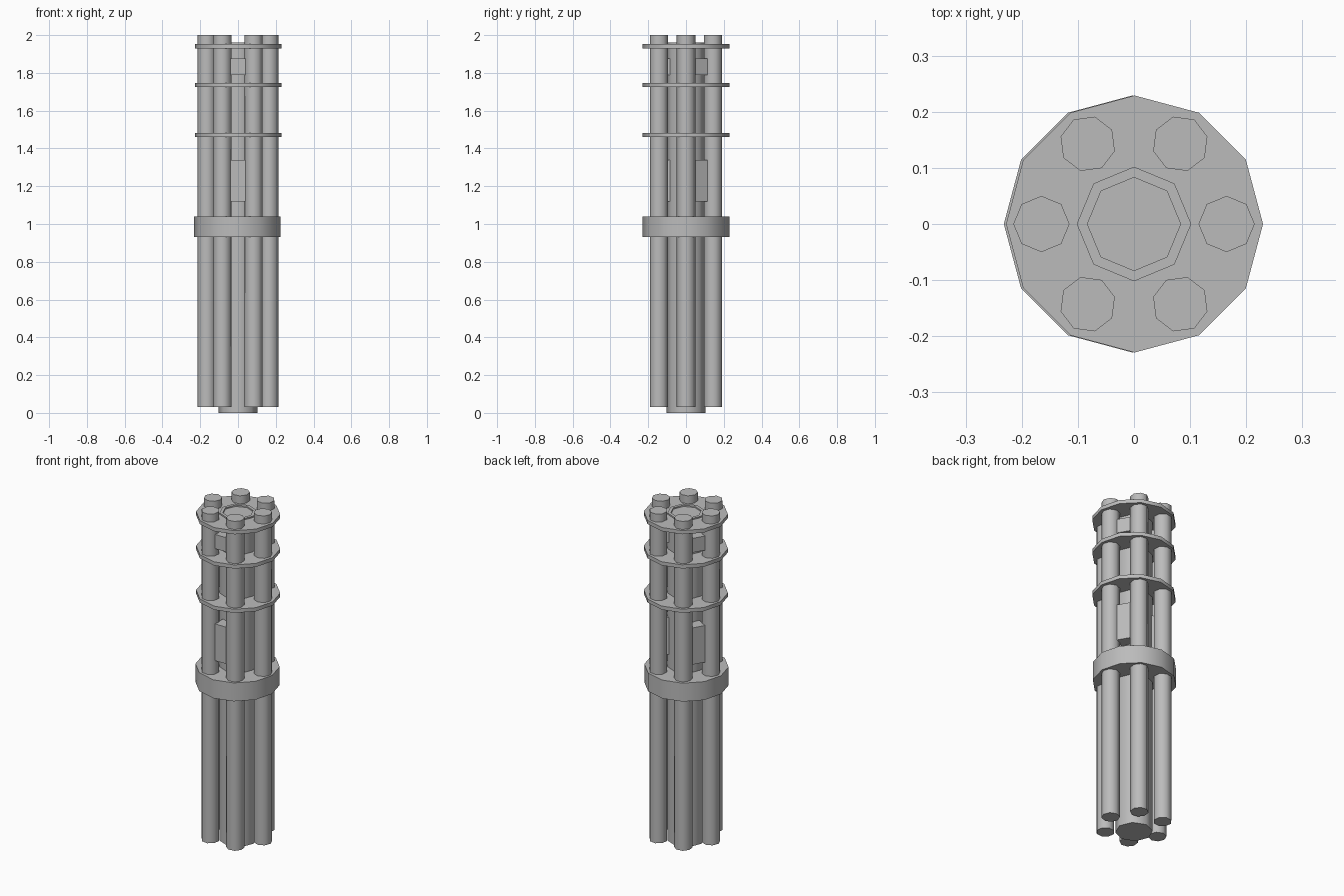
import bpy, bmesh, math
from mathutils import Matrix

cube = bpy.data.objects.get("Cube")
if cube:
    bpy.data.objects.remove(cube, do_unlink=True)

# One plain grey for the whole model
GREY = (0.5, 0.5, 0.5, 1)
metal = bpy.data.materials.new("grey_metal")
metal.use_nodes = True
metal.diffuse_color = GREY
metal.node_tree.nodes["Principled BSDF"].inputs["Base Color"].default_value = GREY


def finish(name, bm, smooth):
    mesh = bpy.data.meshes.new(name)
    bmesh.ops.recalc_face_normals(bm, faces=bm.faces)
    bm.to_mesh(mesh)
    bm.free()
    mesh.materials.append(metal)
    obj = bpy.data.objects.new(name, mesh)
    bpy.context.collection.objects.link(obj)
    if smooth:
        bpy.ops.object.select_all(action='DESELECT')
        obj.select_set(True)
        bpy.context.view_layer.objects.active = obj
        bpy.ops.object.shade_smooth_by_angle(angle=math.radians(50))
    return obj


def lathe(name, profile, sides, x=0, angle=0):
    """Spin a (radius, height) profile into a closed faceted solid."""
    bm = bmesh.new()
    rings = []
    for r, z in profile:
        rings.append([bm.verts.new((r * math.cos(k * math.tau / sides),
                                    r * math.sin(k * math.tau / sides), z))
                      for k in range(sides)])
    for a, b in zip(rings, rings[1:]):
        for k in range(sides):
            n = (k + 1) % sides
            bm.faces.new((a[k], a[n], b[n], b[k]))
    bm.faces.new(rings[0])
    bm.faces.new(rings[-1])
    bm.transform(Matrix.Rotation(angle, 4, 'Z') @ Matrix.Translation((x, 0, 0)))
    return finish(name, bm, True)


def spacer(name, angle, z0, z1):
    """Block fixed to the core in the gap between two barrels."""
    bm = bmesh.new()
    bmesh.ops.create_cube(bm, size=1)
    bm.transform(Matrix.Rotation(angle, 4, 'Z')
                 @ Matrix.Translation((0.117, 0, (z0 + z1) / 2))
                 @ Matrix.Diagonal((0.092, 0.078, z1 - z0, 1)))
    return finish(name, bm, False)


# Central core with a recessed top
lathe("core", [(0.102, 0), (0.102, 1.96), (0.083, 1.96), (0.083, 1.92)], 8)

# Six barrels around the core
for i in range(6):
    lathe(f"barrel_{i + 1}", [(0.05, 0.03), (0.05, 2)], 8, 0.165, i * math.tau / 6)

# Thick clamp ring and three thin plates
lathe("clamp_ring", [(0.229, 0.93), (0.229, 1.04)], 12, -0.003)
for name, z in (("lower", 1.46), ("middle", 1.725), ("top", 1.93)):
    lathe(f"{name}_plate", [(0.229, z), (0.229, z + 0.022)], 12, 0.001)

# Three long and three short spacer blocks
for i in range(3):
    angle = math.radians(30 + 120 * i)
    spacer(f"long_spacer_{i + 1}", angle, 1.12, 1.34)
    spacer(f"short_spacer_{i + 1}", angle, 1.79, 1.875)
